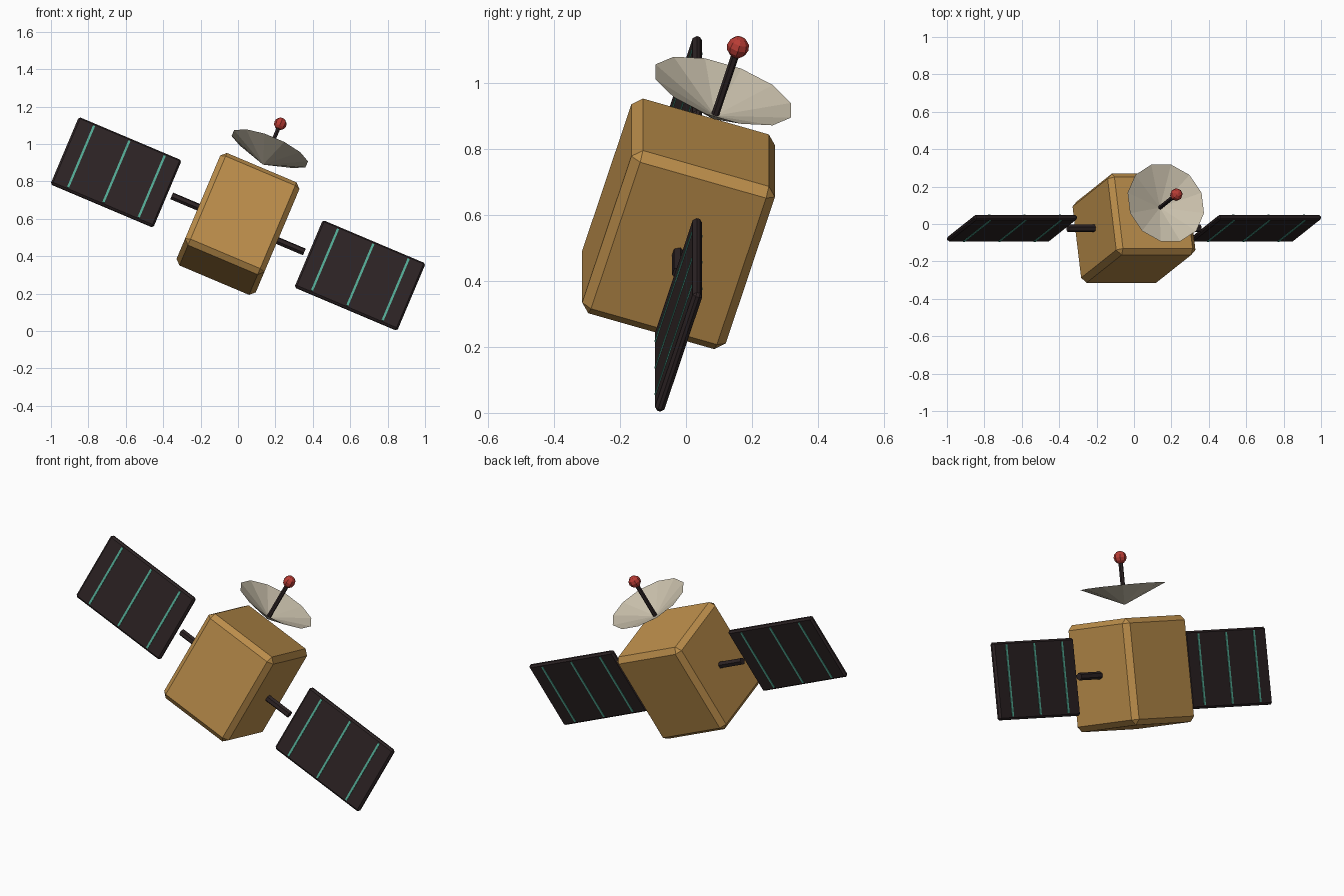
import bpy, bmesh, math
from mathutils import Matrix, Euler, Vector

if "Cube" in bpy.data.objects:
    bpy.data.objects.remove(bpy.data.objects["Cube"])

# The whole craft is built upright, then tilted by this frame
FRAME = Matrix.Translation((0, -0.0225, 0.5725)) @ Euler((-0.3, 0.4, 0)).to_matrix().to_4x4()


def material(name, rgb):
    m = bpy.data.materials.new(name)
    m.diffuse_color = (*rgb, 1)
    m.use_nodes = True
    m.node_tree.nodes["Principled BSDF"].inputs["Base Color"].default_value = m.diffuse_color
    return m


GOLD = material("gold foil", (0.50, 0.27, 0.07))
DARK = material("dark panel", (0.026, 0.017, 0.018))
TEAL = material("teal stripe", (0.09, 0.42, 0.31))
CREAM = material("cream dish", (0.60, 0.54, 0.42))
RED = material("red tip", (0.48, 0.045, 0.035))


def finish(name, bm, mat):
    bmesh.ops.recalc_face_normals(bm, faces=bm.faces)
    me = bpy.data.meshes.new(name)
    bm.to_mesh(me)
    bm.free()
    me.materials.append(mat)
    ob = bpy.data.objects.new(name, me)
    ob.matrix_world = FRAME
    bpy.context.collection.objects.link(ob)
    return ob


def box(name, centre, size, mat, bevel=0):
    bm = bmesh.new()
    bmesh.ops.create_cube(bm, size=1, matrix=Matrix.Translation(centre) @ Matrix.Diagonal((*size, 1)))
    if bevel:
        bmesh.ops.bevel(bm, geom=bm.edges[:], offset=bevel, segments=1, affect='EDGES')
    return finish(name, bm, mat)


def rod(name, start, end, radius, sides, mat):
    a, b = Vector(start), Vector(end)
    turn = (b - a).to_track_quat('Z', 'Y').to_matrix().to_4x4()
    bm = bmesh.new()
    bmesh.ops.create_cone(bm, cap_ends=True, segments=sides, radius1=radius, radius2=radius,
                          depth=(b - a).length, matrix=Matrix.Translation((a + b) / 2) @ turn)
    return finish(name, bm, mat)


# Body
box("body", (0, 0, 0), (0.46, 0.455, 0.56), GOLD, 0.028)

# Solar wings with stripes on both faces
for side, s in (("left", -1), ("right", 1)):
    rod(side + "_arm", (s * 0.2, 0, 0), (s * 0.385, 0, 0), 0.02, 6, DARK)
    box(side + "_panel", (s * 0.708, 0, 0), (0.597, 0.03, 0.407), DARK, 0.01)
    for i in (-1, 0, 1):
        for face, f in (("front", -1), ("back", 1)):
            box(f"{side}_{face}_stripe_{i + 2}", (s * 0.708 + i * 0.205, f * 0.0155, 0),
                (0.012, 0.005, 0.375), TEAL)

# Dish: shallow twelve-sided cone shell
bm = bmesh.new()
rim = [bm.verts.new((0.222 * math.cos(math.radians(15 + 30 * i)),
                     0.222 * math.sin(math.radians(15 + 30 * i)), 0.457)) for i in range(12)]
for z in (0.36, 0.372):
    tip = bm.verts.new((0, 0, z))
    for i in range(12):
        bm.faces.new((rim[i], rim[(i + 1) % 12], tip))
finish("dish", bm, CREAM)

# Feed rod and tip
rod("feed_rod", (0, 0, 0.37), (0, 0, 0.6), 0.012, 6, DARK)
bm = bmesh.new()
bmesh.ops.create_uvsphere(bm, u_segments=8, v_segments=6, radius=0.034,
                          matrix=Matrix.Translation((0, 0, 0.608)))
finish("feed_tip", bm, RED)
